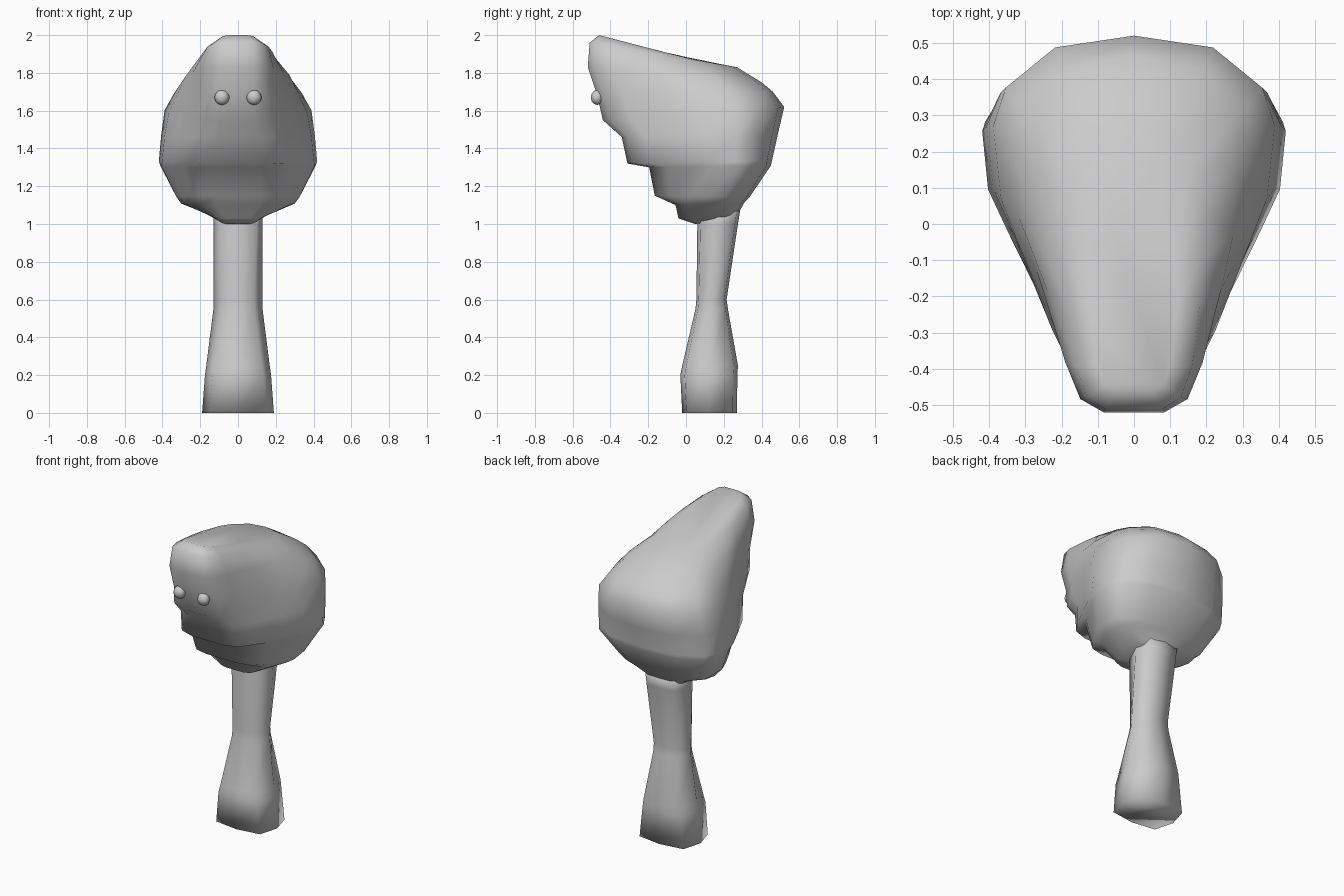
import bpy, bmesh, math

cube = bpy.data.objects.get("Cube")
if cube:
    bpy.data.objects.remove(cube, do_unlink=True)

grey = bpy.data.materials.new("plain grey")
grey.use_nodes = True
grey.diffuse_color = (0.6, 0.6, 0.6, 1)
bsdf = next(n for n in grey.node_tree.nodes if n.type == 'BSDF_PRINCIPLED')
bsdf.inputs["Base Color"].default_value = (0.6, 0.6, 0.6, 1)


def finish(name, bm, angle):
    bmesh.ops.recalc_face_normals(bm, faces=bm.faces[:])
    mesh = bpy.data.meshes.new(name)
    bm.to_mesh(mesh)
    bm.free()
    mesh.materials.append(grey)
    obj = bpy.data.objects.new(name, mesh)
    bpy.context.collection.objects.link(obj)
    bpy.ops.object.select_all(action='DESELECT')
    obj.select_set(True)
    bpy.context.view_layer.objects.active = obj
    bpy.ops.object.shade_smooth_by_angle(angle=math.radians(angle))
    return obj


def loft(name, rings, angle):
    """Skin closed rings of equal point count and cap both ends."""
    bm = bmesh.new()
    loops = [[bm.verts.new(p) for p in ring] for ring in rings]
    n = len(loops[0])
    for a, b in zip(loops, loops[1:]):
        for i in range(n):
            j = (i + 1) % n
            bm.faces.new((a[i], a[j], b[j], b[i]))
    bm.faces.new(loops[0][::-1])
    bm.faces.new(loops[-1])
    return finish(name, bm, angle)


# Head outline seen from above: depth fraction, tapered width, full width
OUTLINE = [(0, .19, .40), (.04, .38, .66), (.15, .51, .82), (.37, .74, .95),
           (.53, .92, 1), (.74, 1, .96), (.85, .92, .84), (.966, .57, .5)]


def head_ring(yf, zf, yb, zb, width, full):
    """Tilted ring from a front point to a back point."""
    def point(t, x):
        return (x, yf + (yb - yf) * t, zf + (zb - zf) * t)
    half = [(t, width * (a + (b - a) * full)) for t, a, b in OUTLINE]
    return ([point(t, x) for t, x in half] + [point(1, 0)]
            + [point(t, -x) for t, x in reversed(half)])


# Front y, z; back y, z; half width; fullness. Chin steps come first.
HEAD = [
    (.05, 1.0, .26, 1.03, .10, 1),
    (-.04, 1.03, .285, 1.07, .16, 1),
    (-.055, 1.10, .31, 1.115, .30, 1),
    (-.165, 1.15, .335, 1.14, .335, .7),
    (-.195, 1.30, .45, 1.31, .42, .55),
    (-.31, 1.32, .455, 1.335, .425, .35),
    (-.34, 1.46, .485, 1.47, .412, .3),
    (-.44, 1.55, .52, 1.62, .392, .2),
    (-.47, 1.68, .46, 1.70, .34, .25),
    (-.52, 1.83, .40, 1.75, .285, .5),
    (-.51, 1.96, .27, 1.83, .185, 1.15),
    (-.46, 2.0, 0, 1.88, .12, 1),
]
loft("head", [head_ring(*r) for r in HEAD], 75)


# Neck and flared foot: z, half width, front y, back y, corner squareness
NECK = [(0, .19, -.02, .27, .82), (.2, .175, -.03, .272, .76),
        (.25, .168, -.02, .275, .74), (.55, .13, .05, .222, .66),
        (.6, .13, .055, .215, .66), (1, .13, .06, .275, .76),
        (1.09, .13, .07, .29, .76)]


def neck_ring(z, w, yf, yb, k):
    c, d = (yf + yb) / 2, (yb - yf) / 2
    shape = [(1, 0), (k, .85), (0, 1), (-k, .85),
             (-1, 0), (-k, -.85), (0, -1), (k, -.85)]
    return [(w * x, c + d * y, z) for x, y in shape]


loft("neck", [neck_ring(*r) for r in NECK], 100)

# Eyes
for side, x in (("left", .085), ("right", -.085)):
    bm = bmesh.new()
    bmesh.ops.create_uvsphere(bm, u_segments=8, v_segments=6, radius=.04)
    for v in bm.verts:
        v.co.x += x
        v.co.y = v.co.y * .85 - .47
        v.co.z += 1.67
    finish(side + "_eye", bm, 80)
